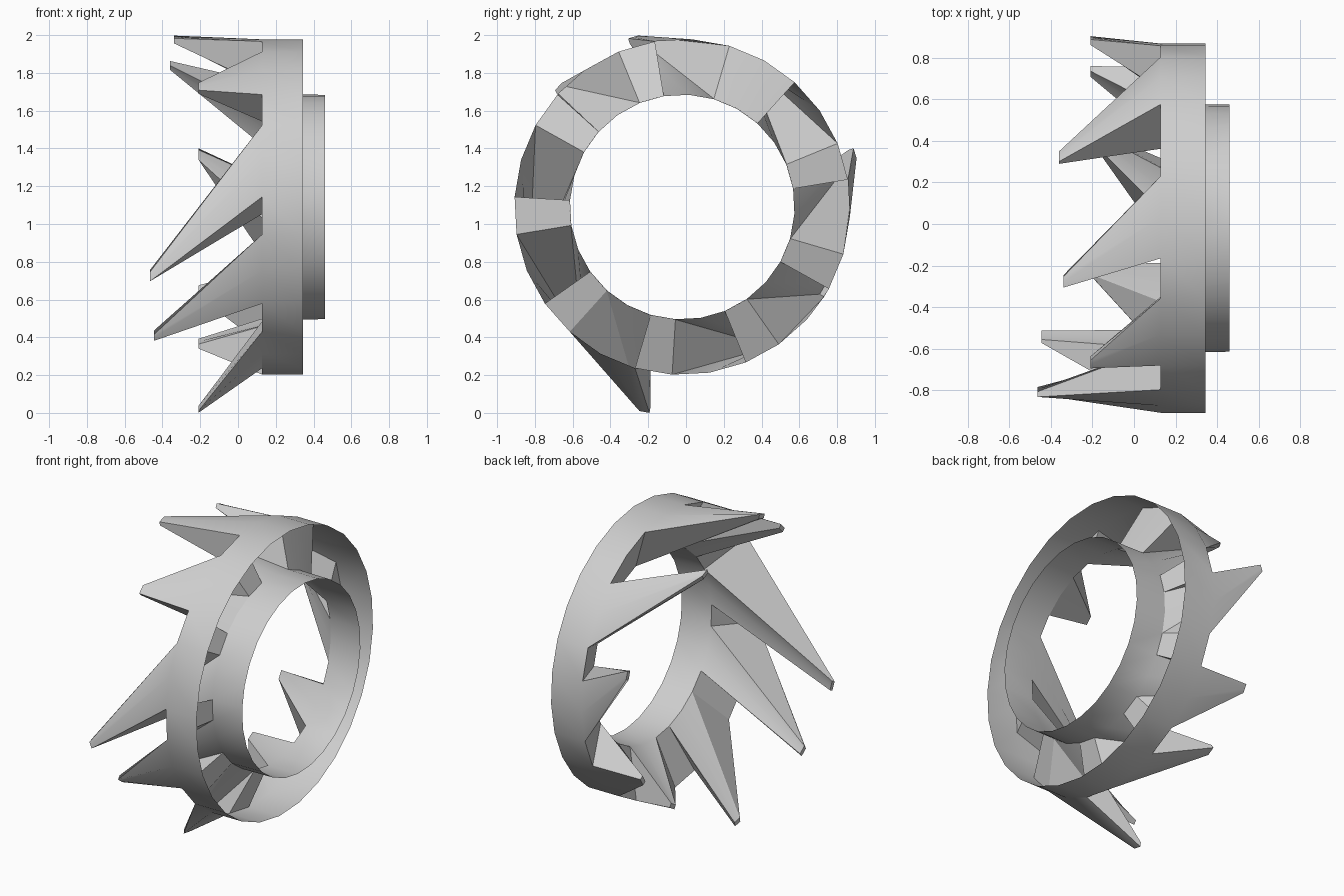
import bpy, bmesh, math
from mathutils import Vector

cube = bpy.data.objects.get("Cube")
if cube:
    bpy.data.objects.remove(cube, do_unlink=True)

SEGMENTS = 28
CENTER = Vector((0, -0.02, 1.09))
FIRST = math.radians(9.4)

# Each spike: first segment of its base, then its tip position
SPIKES = [
    (1, (-0.36, 0.325, 1.852)),
    (5, (-0.34, -0.28, 1.99)),
    (8, (-0.21, -0.675, 1.728)),
    (11, (-0.465, -0.82, 0.722)),
    (14, (-0.445, -0.55, 0.398)),
    (17, (-0.21, -0.22, 0.005)),
    (20, (-0.21, 0.44, 0.355)),
    (23, (-0.21, 0.745, 0.638)),
    (26, (-0.21, 0.895, 1.375)),
]

bm = bmesh.new()


def ring(x, radius):
    verts = []
    for i in range(SEGMENTS):
        a = FIRST + math.tau * i / SEGMENTS
        offset = Vector((x, radius * math.cos(a), radius * math.sin(a)))
        verts.append(bm.verts.new(CENTER + offset))
    return verts


def bridge(a, b, closed=False):
    """Quads between two equal rows of vertices."""
    n = len(a)
    for i in range(n if closed else n - 1):
        j = (i + 1) % n
        bm.faces.new((a[i], a[j], b[j], b[i]))


def row(verts, start, count):
    return [verts[(start + i) % SEGMENTS] for i in range(count)]


# Outer and inner bands, open toward +x; the inner one is set back
outer = ring(0.128, 0.889)
inner = ring(0.25, 0.597)
bridge(outer, ring(0.343, 0.889), True)
bridge(ring(0.46, 0.595), inner, True)

# Hollow swept spikes, each rising from two segments
covered = set()
for start, tip in SPIKES:
    covered.update((start + i) % SEGMENTS for i in range(2))
    tip = Vector(tip)
    radial = Vector((0, tip.y - CENTER.y, tip.z - CENTER.z)).normalized()
    tangent = Vector((0, -radial.z, radial.y))
    tip_out = [bm.verts.new(tip + tangent * s) for s in (-0.027, 0, 0.027)]
    tip_in = [bm.verts.new(v.co - radial * 0.027) for v in tip_out]
    base_out, base_in = row(outer, start, 3), row(inner, start, 3)
    bridge(tip_out, base_out)
    bridge(base_in, tip_in)
    bridge(tip_in, tip_out)
    bm.faces.new((base_out[0], tip_out[0], tip_in[0], base_in[0]))
    bm.faces.new((tip_out[2], base_out[2], base_in[2], tip_in[2]))

# Sloping floors between the spikes
for i in range(SEGMENTS):
    if i not in covered:
        bridge(row(inner, i, 2), row(outer, i, 2))

mesh = bpy.data.meshes.new("spiked_collar")
bm.to_mesh(mesh)
bm.free()
collar = bpy.data.objects.new("spiked_collar", mesh)
bpy.context.collection.objects.link(collar)

# Single grey colour
grey = bpy.data.materials.new("light_grey")
grey.use_nodes = True
color = (0.62, 0.62, 0.62, 1)
grey.diffuse_color = color
grey.node_tree.nodes["Principled BSDF"].inputs["Base Color"].default_value = color
mesh.materials.append(grey)

bpy.context.view_layer.objects.active = collar
collar.select_set(True)
bpy.ops.object.shade_smooth_by_angle(angle=math.radians(30))
